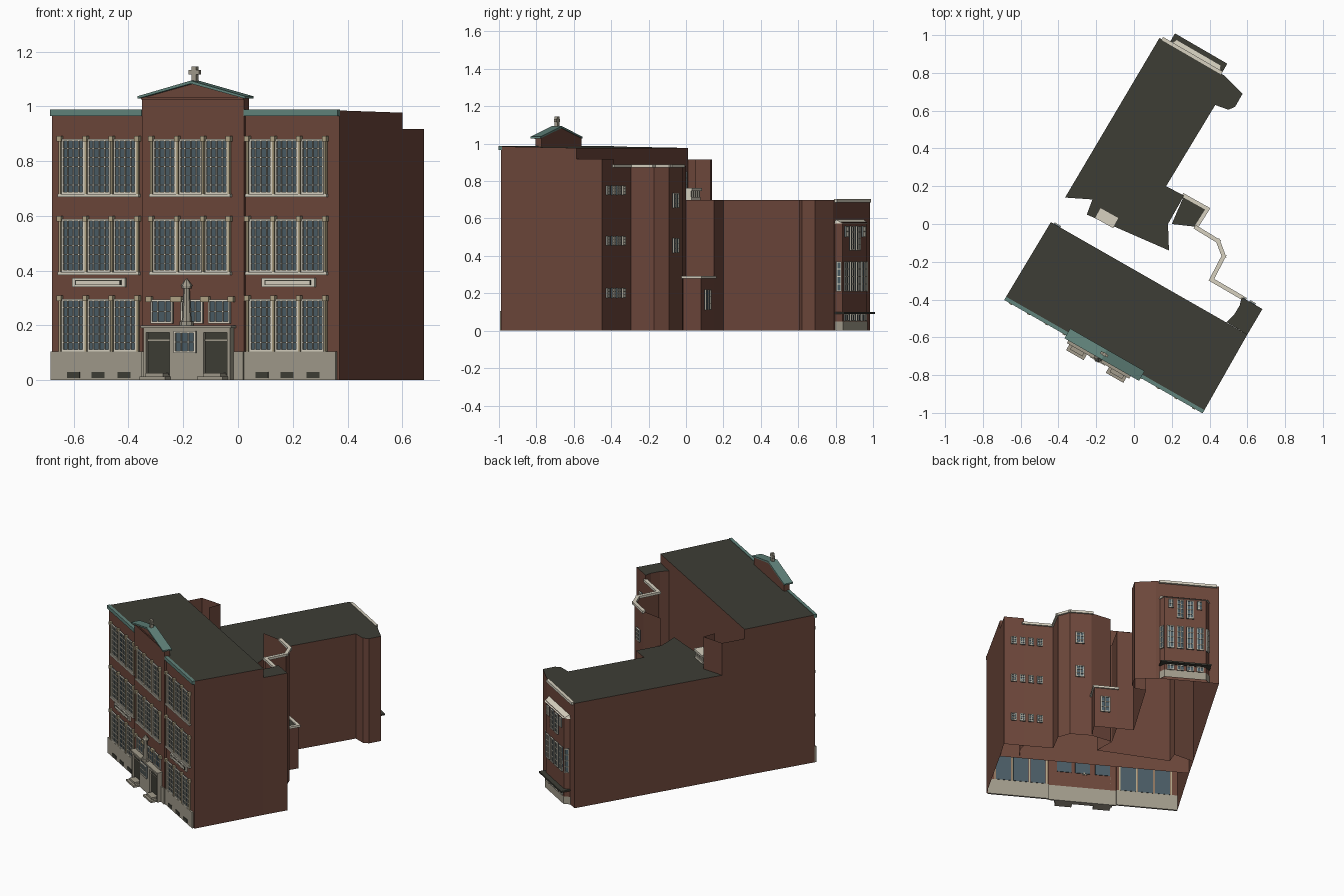
import bpy, bmesh
from mathutils import Vector

if "Cube" in bpy.data.objects:
    bpy.data.objects.remove(bpy.data.objects["Cube"])


def material(name, r, g, b):
    m = bpy.data.materials.new(name)
    m.use_nodes = True
    m.diffuse_color = (r, g, b, 1)
    m.node_tree.nodes["Principled BSDF"].inputs["Base Color"].default_value = (r, g, b, 1)
    return m


BRICK = material("brick", .15, .062, .043)
ROOF = material("dark roof", .047, .047, .036)
STONE = material("grey stone", .36, .33, .26)
CREAM = material("cream trim", .68, .64, .53)
TAN = material("tan capital", .45, .38, .24)
COPPER = material("green copper", .12, .23, .2)
GLASS = material("blue grey glass", .07, .108, .13)


def finish(name, bm, mat, closed=True):
    if closed:
        bmesh.ops.recalc_face_normals(bm, faces=bm.faces[:])
    me = bpy.data.meshes.new(name)
    bm.to_mesh(me)
    bm.free()
    me.materials.append(mat)
    ob = bpy.data.objects.new(name, me)
    bpy.context.collection.objects.link(ob)


def wall_frame(a, b, out=0):
    """Local axes of a wall seen from outside: s runs right, d runs inward."""
    a, b = Vector((*a, 0)), Vector((*b, 0))
    u = (b - a).normalized()
    v = Vector((-u.y, u.x, 0))
    return lambda s, d, z: a + u * s + v * (d - out) + Vector((0, 0, z))


def boxes(name, mat, frame, items):
    bm = bmesh.new()
    for s0, s1, d0, d1, z0, z1 in items:
        v = [bm.verts.new(frame(s, d, z)) for z in (z0, z1)
             for s, d in ((s0, d0), (s1, d0), (s1, d1), (s0, d1))]
        for f in ((3, 2, 1, 0), (4, 5, 6, 7), (0, 1, 5, 4), (1, 2, 6, 5), (2, 3, 7, 6), (3, 0, 4, 7)):
            bm.faces.new([v[i] for i in f])
    finish(name, bm, mat)


def prism(name, mat, frame, profile, d0, d1):
    bm = bmesh.new()
    face = bm.faces.new([bm.verts.new(frame(s, d0, z)) for s, z in profile])
    new = bmesh.ops.extrude_face_region(bm, geom=[face])["geom"]
    shift = frame(0, d1, 0) - frame(0, d0, 0)
    bmesh.ops.translate(bm, vec=shift, verts=[g for g in new if isinstance(g, bmesh.types.BMVert)])
    finish(name, bm, mat)


def walls(name, pts, top, mat=BRICK, bottom=0):
    """Open sheet of upright walls along a path."""
    tops = top if isinstance(top, list) else [top] * len(pts)
    bm = bmesh.new()
    lo = [bm.verts.new((p[0], p[1], bottom)) for p in pts]
    hi = [bm.verts.new((p[0], p[1], t)) for p, t in zip(pts, tops)]
    for i in range(len(pts) - 1):
        bm.faces.new((lo[i], lo[i + 1], hi[i + 1], hi[i]))
    finish(name, bm, mat, False)


def flat(name, pts, z, mat=ROOF):
    zs = z if isinstance(z, list) else [z] * len(pts)
    bm = bmesh.new()
    bm.faces.new([bm.verts.new((p[0], p[1], h)) for p, h in zip(pts, zs)])
    bmesh.ops.triangulate(bm, faces=bm.faces[:])
    finish(name, bm, mat, False)


def trim(name, pts, z0, z1, w, mat=CREAM):
    for a, b in zip(pts, pts[1:]):
        length = (Vector(b) - Vector(a)).length
        boxes(name, mat, wall_frame(a, b), [(-w / 2, length + w / 2, -w / 2, w / 2, z0, z1)])


def windows(name, frame, openings, cols, rows, edge=.007, bar=.0035):
    panes, bars = [], []
    for s0, s1, z0, z1 in openings:
        panes.append((s0, s1, -.004, .004, z0, z1))
        d = (-.009, -.003)
        bars += [(s0, s0 + edge, *d, z0, z1), (s1 - edge, s1, *d, z0, z1),
                 (s0, s1, *d, z0, z0 + edge), (s0, s1, *d, z1 - edge, z1)]
        for i in range(1, cols):
            s = s0 + (s1 - s0) * i / cols
            bars.append((s - bar / 2, s + bar / 2, *d, z0, z1))
        for i in range(1, rows):
            z = z0 + (z1 - z0) * i / rows
            bars.append((s0, s1, *d, z - bar / 2, z + bar / 2))
    boxes(name + "_glass", GLASS, frame, panes)
    boxes(name + "_bars", CREAM, frame, bars)


def S(x):
    return (x + .68) / .868


# Main block shell, its shallow middle pavilion and sloping roof
A, B = (-.68, -.39), (.37, -.99)
C, D = (.6, -.585), (-.44, .01)
front, pavilion = wall_frame(A, B), wall_frame(A, B, .012)
P0, P1 = S(-.345), S(.027)
path = [A] + [front(s, d, 0)[:2] for s, d in ((P0, 0), (P0, -.012), (P1, -.012), (P1, 0))] + [B, C, D, A]
walls("main_walls", path, [.985] * 6 + [.977, .977, .985])
flat("main_roof", [A, B, C, D], [.985, .985, .977, .977])

# Cornice, gable and finial
L = S(.37)
boxes("front_cornice", COPPER, front, [(0, P0, -.014, .006, .965, .988), (P1, L, -.014, .006, .965, .988)])
mid = S(-.157)
e0, e1 = S(-.352), S(.042)
prism("gable", BRICK, front, [(P0, .96), (P1, .96), (P1, 1.03), (mid, 1.085), (P0, 1.03)], -.012, .025)
prism("gable_coping", COPPER, front,
      [(e0, 1.028), (mid, 1.083), (e1, 1.028), (e1, 1.037), (mid, 1.094), (e0, 1.037)], -.032, .028)
boxes("gable_string_course", BRICK, front, [(P0, P1, -.018, -.01, 1.026, 1.034)])
boxes("roof_finial", STONE, front, [(mid - .009, mid + .009, -.01, .008, 1.085, 1.145),
                                    (mid - .022, mid + .022, -.008, .006, 1.117, 1.132)])

# Tall windows in groups of three, with piers, capitals and sills
storeys = [(.105, .297), (.395, .588), (.68, .88)]
for label, frame, start, floors in (("left", front, -.64, storeys), ("middle", pavilion, -.3, storeys[1:]),
                                    ("right", front, .045, storeys)):
    gaps, caps, sills, opens = [], [], [], []
    for z0, z1 in floors:
        for i in range(4):
            s = S(start + i * .0945 - .006)
            gaps.append((s - .004, s + .004, -.012, .001, z0, z1))
            caps.append((s - .009, s + .009, -.018, .001, z1 - .008, z1 + .012))
        opens += [(S(start + i * .0945), S(start + i * .0945 + .083), z0, z1) for i in range(3)]
        if z0 > .2:
            sills.append((S(start - .012), S(start + .284), -.014, .001, z0 - .01, z0))
    windows(label + "_windows", frame, opens, 4, 6)
    boxes(label + "_piers", TAN, frame, gaps)
    boxes(label + "_capitals", TAN, frame, caps)
    boxes(label + "_sills", CREAM, frame, sills)

# Stone base with cellar openings, and wall plaques
boxes("stone_base", STONE, front, [(0, P0, -.01, .002, 0, .105), (P1, L - .01, -.01, .002, 0, .105),
                                   (P0, P1, -.018, -.008, 0, .105)])
cellar = [-.595, -.505, -.41, .093, .185, .28]
boxes("cellar_openings", ROOF, front, [(S(x - .023), S(x + .023), -.013, -.008, .008, .03) for x in cellar])
for x in (-.505, .187):
    boxes("plaque", CREAM, front, [(S(x - .097), S(x + .097), -.01, .001, .34, .373)])
    boxes("plaque_border", ROOF, front, [(S(x - .084), S(x + .084), -.012, -.009, .347, .366)])
    boxes("plaque_panel", CREAM, front, [(S(x - .08), S(x + .08), -.014, -.011, .35, .363)])

# Entrance portal, doors, steps and the windows above it
doors = [(-.315, -.23), (-.105, -.02)]
boxes("portal", STONE, pavilion, [(S(-.325), S(-.315), -.03, 0, 0, .2), (S(-.23), S(-.105), -.03, 0, 0, .2),
                                  (S(-.02), S(-.008), -.03, 0, 0, .2), (S(-.325), S(-.008), -.03, 0, .175, .198),
                                  (S(-.332), S(-.002), -.036, 0, .19, .2)])
boxes("doors", ROOF, pavilion, [(S(a), S(b), -.015, -.007, .02, .175) for a, b in doors])
boxes("door_transoms", STONE, pavilion, [(S(a), S(b), -.019, -.014, .143, .148) for a, b in doors])
boxes("steps", STONE, pavilion, [(S(a - .004 + t), S(b + .004 - t), -.07 + t, 0, z, z + .013)
                                 for a, b in doors for t, z in ((0, 0), (.014, .013))])
windows("portal_window", wall_frame(A, B, .043), [(S(-.21), S(-.13), .1, .18)], 3, 2)
windows("upper_entry_windows", pavilion, [(S(a), S(b), .208, .295) for a, b in
                                          ((-.31, -.23), (-.2, -.12), (-.1, -.02))], 3, 2)
boxes("entry_window_capitals", TAN, pavilion, [(S(x - .01), S(x + .01), -.015, 0, .285, .305)
                                               for x in (-.315, -.225, -.205, -.115, -.105, -.015)])

# Tapered monument above the door
bm = bmesh.new()
for r0, r1, z0, z1 in ((.026, .026, .2, .215), (.018, .011, .215, .335), (.018, .018, .335, .345), (.022, .002, .345, .372)):
    ring = bmesh.ops.create_cone(bm, cap_ends=True, segments=8, radius1=r0, radius2=r1, depth=z1 - z0)["verts"]
    bmesh.ops.translate(bm, vec=pavilion(S(-.165) - .008, -.02, (z0 + z1) / 2), verts=ring)
finish("monument", bm, STONE)

# Rear corner block and the open yard walls with cream capping
corner, k = (.68, -.45), (.57, -.388)
walls("corner_walls", [C, corner, k, (.56, -.43), (.53, -.48), (.49, -.52)], .917)
flat("corner_roof", [C, corner, k, (.56, -.43), (.53, -.48), (.49, -.52)], .917)
yard = [k, (.41, -.295), (.475, -.17), (.445, -.09), (.33, -.02)]
walls("yard_walls", yard + [(.19, 0)], .88)
trim("yard_capping", yard, .872, .888, .022)
windows("yard_small_windows", wall_frame(corner, yard[1]),
        [(s, s + .034, z, z + .052) for z in (.175, .455, .725) for s in (.045, .1, .155, .21)], 2, 3, .005)
windows("yard_tower_windows", wall_frame(yard[3], yard[4]), [(.035, .09, z, z + .08) for z in (.415, .655)], 2, 3, .006)
windows("main_rear_window", wall_frame(C, D), [(1.14, 1.18, .75, .85)], 2, 3, .006)

# Link wall on the left
walls("link_walls", [(-.25, .05), (-.22, .13), (-.365, .14), D], .915)

# Rear wing
E0, E1 = (.48, .785), (.135, .985)
wing = [(-.25, .05), (.185, -.14), (.18, 0), (.265, .15), (.17, .2), (.43, .63), (.5, .605), (.535, .62),
        (.575, .69), E0, E1, (-.365, .14)]
walls("wing_walls", wing, .7)
flat("wing_roof", wing + [(-.22, .13)], .7)
boxes("roof_vent", CREAM, wall_frame((-.2, .035), (-.11, -.015)),
      [(0, .1, 0, .05, .7, .715), (-.006, .106, -.006, .056, .748, .762)]
      + [(i * .022, i * .022 + .012, .004, .046, .715, .748) for i in range(5)])

# Low rear bay
low = [(.2, 0), (.33, -.015), (.39, .08), (.265, .15)]
walls("low_bay_walls", low, .285)
flat("low_bay_roof", low, .285)
trim("low_bay_capping", low[1:], .278, .292, .02)
windows("low_bay_window", wall_frame(low[2], low[3]), [(.04, .1, .11, .22)], 2, 3, .006)

# Chamfered bay on the wing end
end = wall_frame(E0, E1)
bay = [end(s, d, 0)[:2] for s, d in ((.025, 0), (.05, -.03), (.31, -.03), (.335, 0))]
walls("end_bay_walls", bay, .58)
walls("end_bay_base", [end(s, d, 0)[:2] for s, d in ((.022, 0), (.048, -.034), (.312, -.034), (.338, 0))], .05, STONE)
boxes("end_cornice", CREAM, end, [(.02, .385, -.014, .004, .686, .703)])
bm = bmesh.new()
lower = [bm.verts.new(end(s, d, .572)) for s, d in ((.018, 0), (.045, -.038), (.315, -.038), (.342, 0))]
upper = [bm.verts.new(end(s, 0, .595)) for s in (.03, .33)]
for f in ((lower[0], lower[1], upper[0]), (lower[1], lower[2], upper[1], upper[0]),
          (lower[2], lower[3], upper[1]), lower[::-1]):
    bm.faces.new(f)
finish("end_bay_roof", bm, CREAM)
boxes("end_canopy", ROOF, end, [(.02, .34, -.062, 0, .09, .1)])
face = wall_frame(E0, E1, .03)
windows("end_main_windows", face, [(s, s + .045, .21, .37) for s in (.065, .127, .189, .251)], 2, 4, .006)
windows("end_tall_windows", face, [(s, s + .045, .43, .56) for s in (.127, .189)], 2, 4, .006)
windows("end_small_windows", face, [(s, s + .03, .5, .56) for s in (.075, .256)], 2, 2, .005)
windows("end_low_windows", face, [(s, s + .045, .052, .088) for s in (.065, .127, .189, .251)], 2, 1, .005)
for a, b in ((bay[0], bay[1]), (bay[2], bay[3])):
    windows("end_side_window", wall_frame(a, b), [(.005, .034, .21, .37)], 1, 4, .006)
